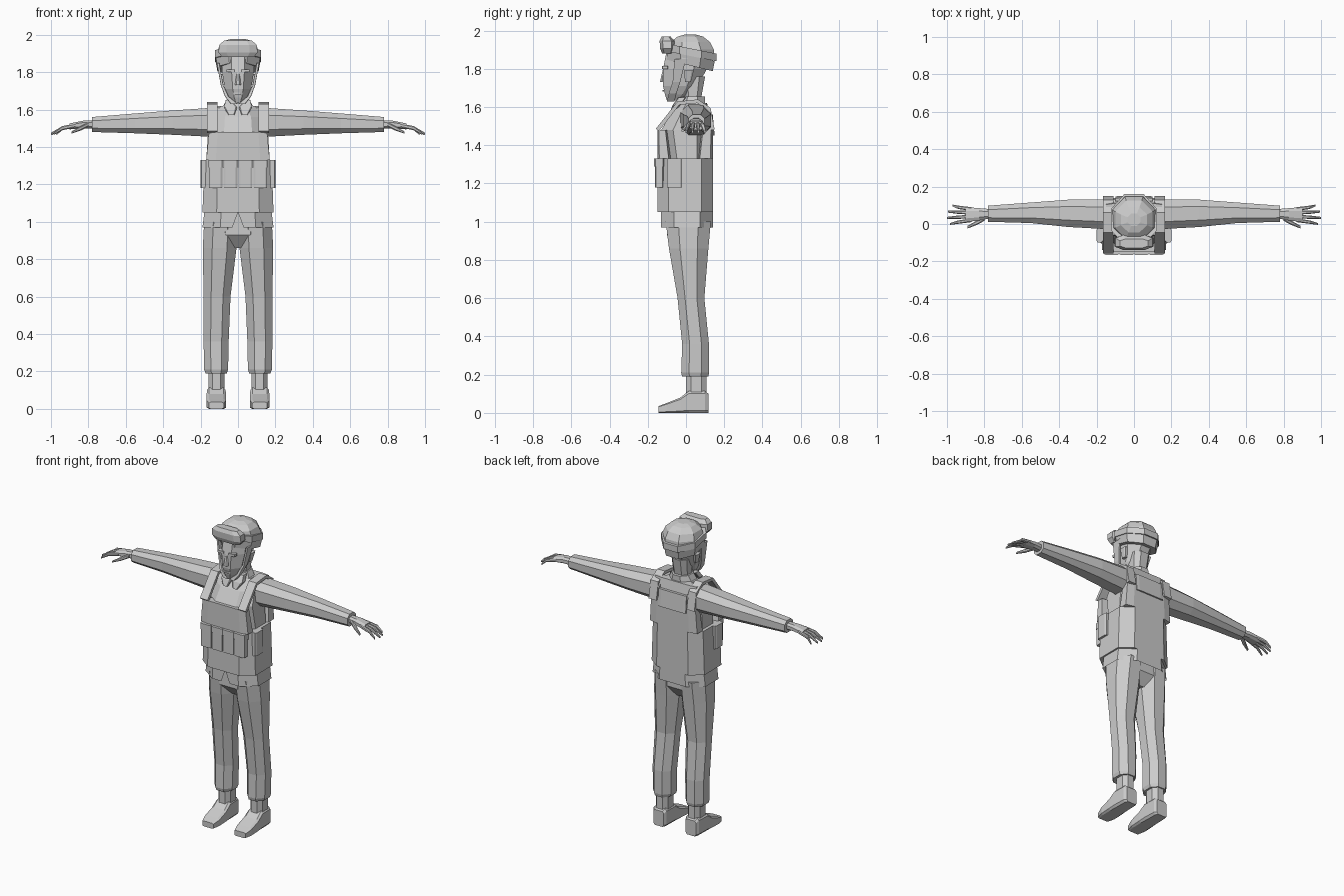
import bpy, bmesh
from mathutils import Vector

cube = bpy.data.objects.get("Cube")
if cube:
    bpy.data.objects.remove(cube)

grey = bpy.data.materials.new("plain grey")
grey.use_nodes = True
colour = (.6, .6, .6, 1)
grey.diffuse_color = colour
grey.node_tree.nodes["Principled BSDF"].inputs["Base Color"].default_value = colour

# Shared levels and depths
hem, belt, pouch_top, chest, shoulder = .97, 1.05, 1.33, 1.48, 1.62
front, back, waist = -.15, .14, .19
cuff, wrist, hand_level = .2, .78, 1.52
sides = ((1, "left_"), (-1, "right_"))


def section(axis, along, left, right, low, high, cut):
    """Box with cut corners, lying across the given axis."""
    across, up = (right - left) * cut, (high - low) * cut
    outline = [(left + across, low), (right - across, low), (right, low + up), (right, high - up),
               (right - across, high), (left + across, high), (left, high - up), (left, low + up)]
    place = {"x": lambda u, v: (along, u, v),
             "y": lambda u, v: (u, along, v),
             "z": lambda u, v: (u, v, along)}[axis]
    return [Vector(place(u, v)) for u, v in outline]


def skin(name, rings, side=1, capped=True):
    """Join rings of points into a flat-shaded shell."""
    bm = bmesh.new()
    loops = [[bm.verts.new((p.x * side, p.y, p.z)) for p in ring] for ring in rings]
    for low, high in zip(loops, loops[1:]):
        for i in range(len(low)):
            j = (i + 1) % len(low)
            bm.faces.new((low[i], low[j], high[j], high[i]))
    if capped:
        bm.faces.new(loops[0])
        bm.faces.new(loops[-1])
    bmesh.ops.recalc_face_normals(bm, faces=bm.faces)
    mesh = bpy.data.meshes.new(name)
    bm.to_mesh(mesh)
    bm.free()
    mesh.materials.append(grey)
    obj = bpy.data.objects.new(name, mesh)
    bpy.context.collection.objects.link(obj)
    return obj


def loft(name, axis, rows, cut=.25, side=1):
    return skin(name, [section(axis, *row, cut) for row in rows], side)


def body(name, rows, cut=.25, capped=True):
    """Upright symmetric loft from rows of height, half width, front and back."""
    rings = [section("z", z, -half, half, near, far, cut) for z, half, near, far in rows]
    return skin(name, rings, capped=capped)


def limb(name, axis, rows, cut=.25, side=1):
    """Loft along a centre line from rows of position, two centres and two radii."""
    rings = [(a, u - ru, u + ru, v - rv, v + rv) for a, u, v, ru, rv in rows]
    return loft(name, axis, rings, cut, side)


def ribbon(name, path, width, thick, side):
    """Flat strip along a path; width runs along x, thickness along its normal."""
    rings = []
    points = [Vector(p) for p in path]
    for i, p in enumerate(points):
        along = points[min(i + 1, len(points) - 1)] - points[max(i - 1, 0)]
        normal = Vector((1, 0, 0)).cross(along).normalized() * thick / 2
        across = Vector((width / 2, 0, 0))
        rings.append([p - across - normal, p + across - normal,
                      p + across + normal, p - across + normal])
    return skin(name, rings, side)


def tilt(obj, slope):
    """Lower head gear towards the back."""
    for vert in obj.data.vertices:
        vert.co.z -= slope * (vert.co.y - .03)


# Shirt and hips
body("shirt_torso", [(pouch_top, .16, -.1, .11), (chest, .15, -.13, .12),
                     (1.56, .14, -.08, .12), (shoulder, .09, -.03, .1)])
body("hips", [(.86, .05, -.04, .07), (.93, .13, -.1, .12), (belt, .17, -.1, .12)])
skirt = body("shirt_hem", [(hem, waist, -.13, back), (belt, waist - .01, -.13, back)], capped=False)

# Notch in the front of the hem
bm = bmesh.new()
bm.from_mesh(skirt.data)
edge = min(bm.edges, key=lambda e: sum(v.co.y + v.co.z for v in e.verts))
inner = bmesh.ops.subdivide_edges(bm, edges=[edge], cuts=3)["geom_inner"]
notch = sorted((v for v in inner if isinstance(v, bmesh.types.BMVert)), key=lambda v: v.co.x)
for vert, x in zip(notch, (-.03, 0, .03)):
    vert.co.x = x
notch[1].co.z = belt
bm.to_mesh(skirt.data)
bm.free()

# Vest shell
body("vest_waist", [(belt, waist, front, back), (pouch_top, waist - .01, front, back)], .2)
body("vest_chest_plate", [(pouch_top, .17, front, -.08), (chest, .155, front, -.1)], .15)
body("vest_back_plate", [(pouch_top, .17, .06, back), (chest, .16, .08, back),
                         (shoulder, .15, .07, .11)], .15)
body("vest_back_panel", [(chest - .03, .1, .12, .15), (chest + .08, .1, .12, back)], .1)

# Shoulder straps and side pouches
for side, word in sides:
    path = [(front, chest), (-.11, 1.53), (-.04, shoulder), (.06, shoulder + .01),
            (.12, 1.59), (back, chest)]
    ribbon(word + "shoulder_strap", [(.137, y, z) for y, z in path], .055, .02, side)
    limb(word + "side_pouch", "z", [(z, .18, -.06, .02, .04) for z in (1.18, pouch_top)], .15, side)

# Row of front pouches with lids
for slot in range(4):
    centre = (slot - 1.5) * .08
    depth = front - .01
    lid = pouch_top - .04
    limb("front_pouch", "z", [(z, centre, depth + .02, .036, .022) for z in (1.18, lid)], .12)
    limb("pouch_lid", "z", [(z, centre, depth + .02, .039, .027) for z in (lid, pouch_top)], .12)

# Neck, collar and head
body("neck", [(shoulder - .04, .06, -.03, .09), (1.65, .05, -.01, .08), (1.76, .056, -.02, .1)])
body("collar", [(shoulder - .02, .09, -.05, .1), (1.655, .06, -.03, .1)], .3)
body("head", [(1.635, .03, -.1, -.03), (1.665, .05, -.11, .02), (1.71, .07, -.12, .06),
              (1.8, .085, -.12, .11), (1.9, .085, -.1, .12)], .3)
body("nose", [(1.73, .016, -.137, -.1), (1.8, .008, -.12, -.1)])
body("mouth", [(z, .023, -.123, -.1) for z in (1.68, 1.69)])

for side, word in sides:
    limb(word + "brow", "z", [(z, .04, -.11, .022, .015) for z in (1.8, 1.815)], .1, side)
    limb(word + "collar_flap", "z", [(1.57, .035, -.07, .015, .015), (1.61, .04, -.05, .035, .02),
                                     (1.65, .053, -.02, .013, .02)], .1, side)
    limb(word + "ear", "z", [(1.73, .08, .01, .01, .015), (1.79, .09, .015, .013, .025)], .2, side)
    limb(word + "chin_strap", "z", [(1.63, .02, -.08, .02, .02), (1.67, .06, -.07, .01, .02),
                                    (1.73, .085, -.05, .007, .02), (1.85, .107, -.03, .007, .03)],
         .1, side)

# Helmet, band and goggles
tilt(body("helmet_shell", [(1.815, .11, -.1, back), (1.87, .12, -.1, .15)], .29), .25)
body("helmet_dome", [(1.85, .116, -.09, .15), (1.9, .114, -.09, .146), (1.94, .1, -.08, .125),
                     (1.968, .07, -.045, .09), (1.978, .035, -.01, .055)], .29)
tilt(body("goggle_band", [(z, .123, -.113, .16) for z in (1.865, 1.905)], .29), .2)
body("goggles", [(1.88, .085, -.125, -.07), (1.905, .105, -.135, -.06),
                 (1.945, .1, -.138, -.06), (1.968, .075, -.128, -.08)], .2)

# Limbs, built once for each side
for side, word in sides:
    limb(word + "sleeve", "x", [(.1, .05, 1.532, .08, .08), (.35, .057, 1.53, .073, .065),
                                (.55, .06, 1.526, .055, .053), (wrist, .055, hand_level, .043, .04)],
         side=side)
    limb(word + "palm", "x", [(wrist - .01, .055, hand_level, .025, .022),
                              (.83, .052, hand_level, .033, .02), (.9, .05, 1.51, .04, .016)],
         side=side)

    # Fingers fan out from the palm and droop
    for finger, reach in enumerate((.985, 1, .995, .97)):
        base, tip = .02 + finger * .02, finger * .033
        limb(word + "finger", "x", [(.87, base, hand_level - .005, .01, .011),
                                    (.94, (base + tip) / 2, 1.5, .009, .011),
                                    (reach, tip, 1.47, .005, .006)], side=side)
    limb(word + "thumb", "x", [(.8, .03, hand_level, .013, .012), (.84, .007, 1.5, .012, .012),
                               (.89, -.017, 1.477, .007, .006)], side=side)

    limb(word + "trouser_leg", "z", [(cuff - .01, .117, .048, .057, .068),
                                     (cuff + .01, .117, .048, .064, .073),
                                     (.36, .117, .05, .067, .07), (.6, .112, .026, .072, .07),
                                     (.86, .098, .014, .09, .103), (1, .093, .012, .088, .118)],
         .28, side)
    limb(word + "ankle", "z", [(z, .115, .054, .043, .054) for z in (.08, cuff + .02)], side=side)

    # Boot: sole on the ground, rising from toe to ankle
    profile = [(-.145, .04, .035), (-.1, .052, .052), (-.03, .052, .08), (.015, .05, .115),
               (.1, .047, .115), (.117, .037, .1)]
    limb(word + "boot", "y", [(y, .116, tall / 2, half, tall / 2) for y, half, tall in profile],
         .12, side)
